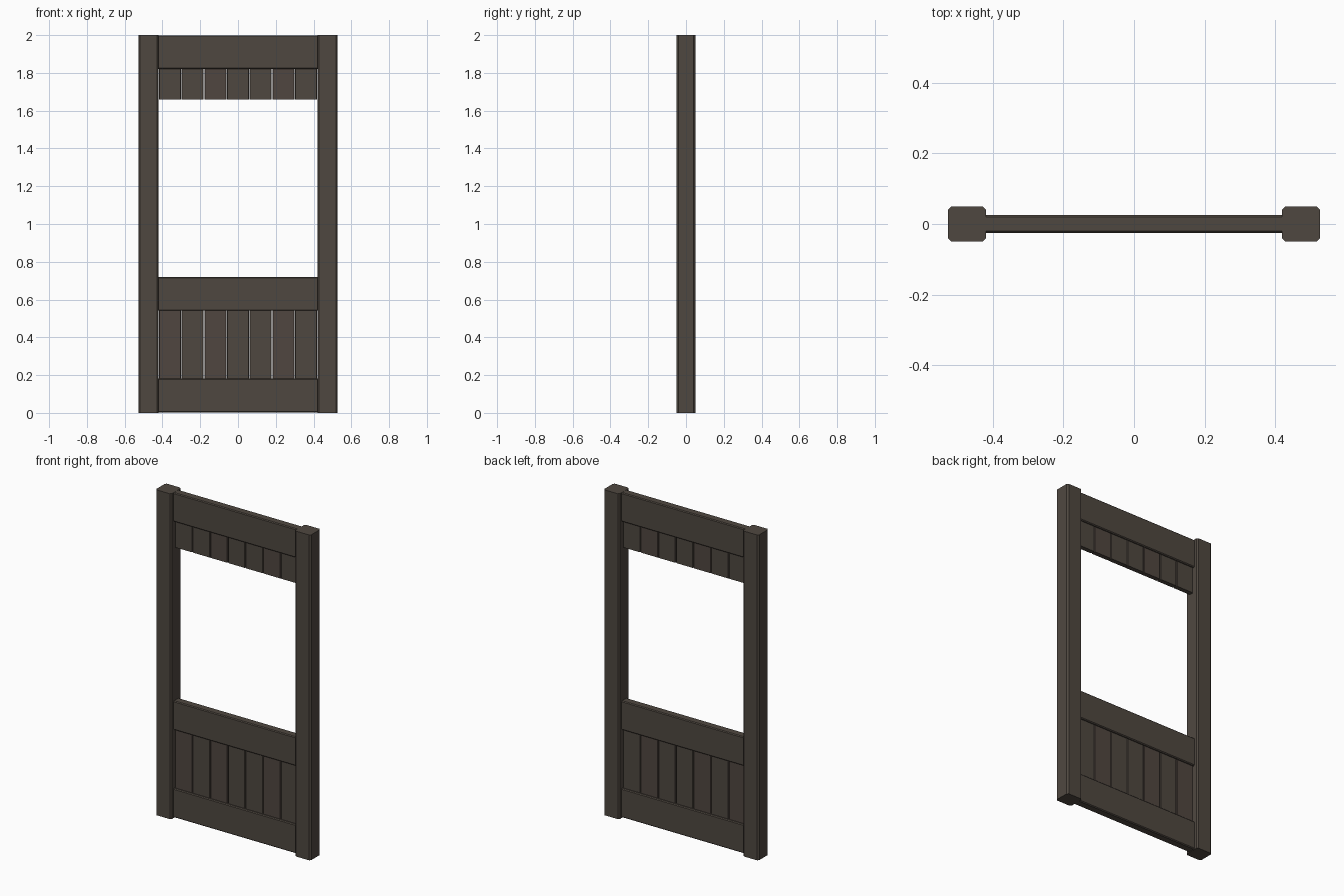
import bpy, bmesh

if "Cube" in bpy.data.objects:
    bpy.data.objects.remove(bpy.data.objects["Cube"])


def material(name, rgb):
    m = bpy.data.materials.new(name)
    m.diffuse_color = (*rgb, 1.0)
    m.use_nodes = True
    m.node_tree.nodes["Principled BSDF"].inputs["Base Color"].default_value = m.diffuse_color
    return m


wood = material("dark brown wood", (0.078, 0.064, 0.051))
warm = material("warm brown wood", (0.081, 0.061, 0.051))


def beam(name, x, y, z, mat, bevel, axis):
    """Box from (min, max) ranges, chamfered on the edges that run along axis."""
    bm = bmesh.new()
    bmesh.ops.create_cube(bm, size=1)
    for v in bm.verts:
        for i, r in enumerate((x, y, z)):
            v.co[i] = r[0] if v.co[i] < 0 else r[1]
    edges = [e for e in bm.edges
             if abs((e.verts[0].co - e.verts[1].co).normalized()[axis]) > 0.9]
    bmesh.ops.bevel(bm, geom=edges, offset=bevel, segments=1, affect='EDGES')
    me = bpy.data.meshes.new(name)
    bm.to_mesh(me)
    bm.free()
    me.materials.append(mat)
    ob = bpy.data.objects.new(name, me)
    bpy.context.collection.objects.link(ob)
    return ob


# upright posts
for side, a, b in (("left", -0.527, -0.42), ("right", 0.42, 0.527)):
    beam(side + "_post", (a, b), (-0.05, 0.05), (0, 2), wood, 0.009, 2)

# horizontal rails
for name, z0, z1 in (("bottom", 0.003, 0.181), ("middle", 0.541, 0.719), ("top", 1.821, 1.999)):
    beam(name + "_rail", (-0.424, 0.424), (-0.025, 0.025), (z0, z1), wood, 0.005, 0)

# plank infill: seven boards per row, with thin open joints
for row, z0, z1, warm_set in (("lower", 0.175, 0.547, {0, 2, 5}),
                              ("upper", 1.66, 1.827, {2, 5})):
    for i in range(7):
        x0 = -0.42 + 0.12 * i
        beam(f"{row}_plank_{i + 1}", (x0 + 0.0015, x0 + 0.1185), (-0.014, 0.014),
             (z0, z1), warm if i in warm_set else wood, 0.003, 2)
